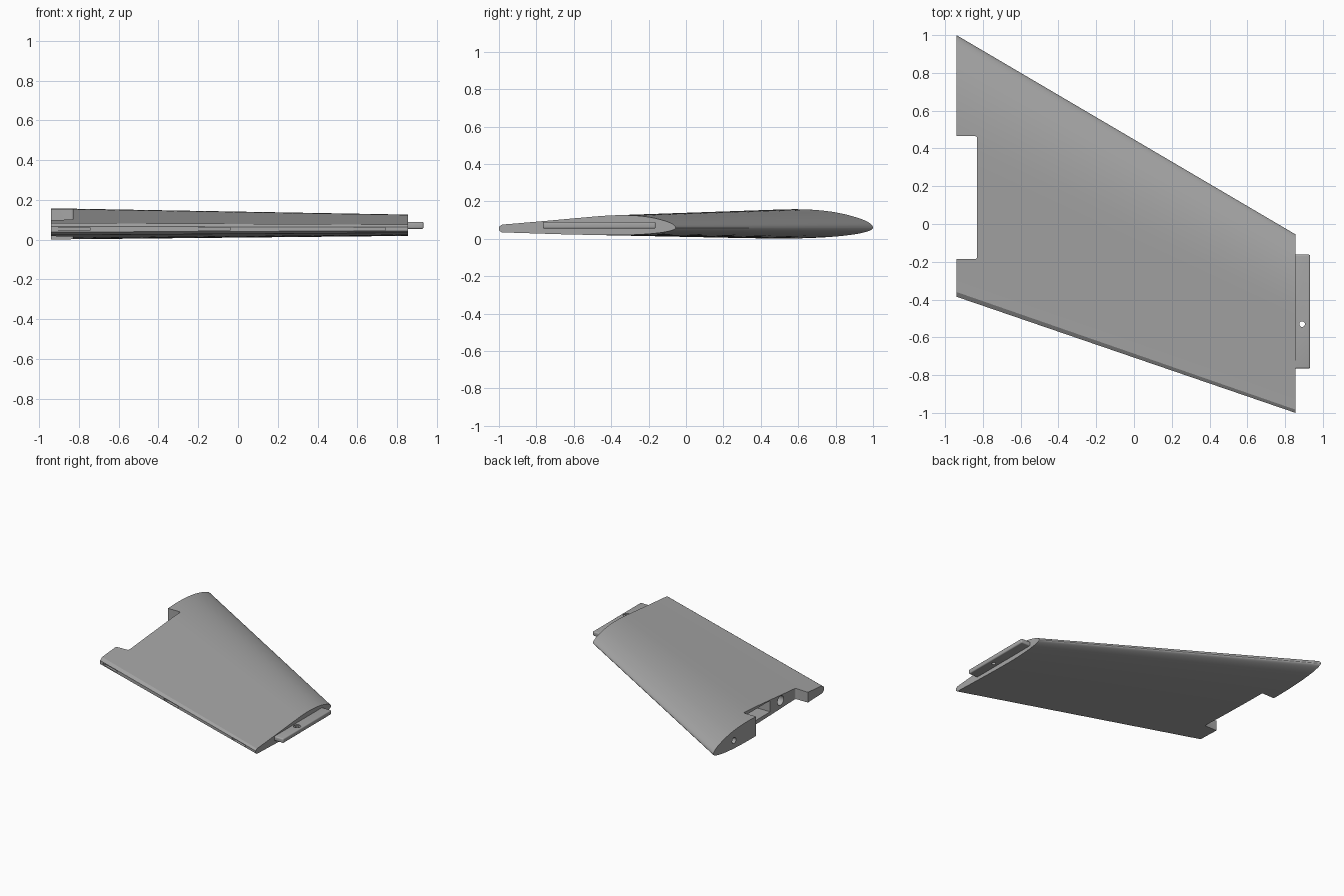
import bpy, bmesh, math
from mathutils import Vector, Matrix

if "Cube" in bpy.data.objects:
    bpy.data.objects.remove(bpy.data.objects["Cube"])

gray = bpy.data.materials.new("wing_gray")
gray.diffuse_color = (0.38, 0.38, 0.38, 1)
gray.use_nodes = True
gray.node_tree.nodes["Principled BSDF"].inputs["Base Color"].default_value = gray.diffuse_color


def finish(name, bm, helper=False):
    bmesh.ops.recalc_face_normals(bm, faces=bm.faces)
    me = bpy.data.meshes.new(name)
    bm.to_mesh(me)
    bm.free()
    me.materials.append(gray)
    ob = bpy.data.objects.new(name, me)
    bpy.context.collection.objects.link(ob)
    ob.hide_render = helper
    return ob


def box(name, lo, hi, helper=True, bevel=0, axis=None):
    bm = bmesh.new()
    bmesh.ops.create_cube(bm, size=1)
    for v in bm.verts:
        v.co = Vector([(a + b) / 2 + c * (b - a) for a, b, c in zip(lo, hi, v.co)])
    if bevel:
        edges = [e for e in bm.edges if axis is None or
                 abs((e.verts[0].co - e.verts[1].co).normalized()[axis]) > 0.9]
        bmesh.ops.bevel(bm, geom=edges, offset=bevel, segments=4,
                        affect='EDGES', profile=0.5)
    return finish(name, bm, helper)


def rod(name, center, radius, depth, axis='Z'):
    bm = bmesh.new()
    rot = Matrix.Rotation(math.pi / 2, 4, 'Y') if axis == 'X' else Matrix()
    bmesh.ops.create_cone(bm, cap_ends=True, segments=24, radius1=radius, radius2=radius,
                          depth=depth, matrix=Matrix.Translation(center) @ rot)
    return finish(name, bm, True)


def cut(ob, cutters):
    bpy.context.view_layer.objects.active = ob
    for c in cutters:
        m = ob.modifiers.new("cut", 'BOOLEAN')
        m.object, m.operation, m.solver = c, 'DIFFERENCE', 'EXACT'
        bpy.ops.object.modifier_apply(modifier=m.name)
        bpy.data.objects.remove(c)


def smooth(ob, angle=28):
    bpy.ops.object.select_all(action='DESELECT')
    ob.select_set(True)
    bpy.context.view_layer.objects.active = ob
    bpy.ops.object.shade_smooth_by_angle(angle=math.radians(angle))


def curve(pts, steps=4):
    """Smooth airfoil line through (chord fraction, height), eased at the nose."""
    p = [(math.sqrt(a), b) for a, b in pts]
    slope = [(p[min(i + 1, len(p) - 1)][1] - p[max(i - 1, 0)][1]) /
             (p[min(i + 1, len(p) - 1)][0] - p[max(i - 1, 0)][0]) for i in range(len(p))]
    out = []
    for i in range(len(p) - 1):
        h = p[i + 1][0] - p[i][0]
        for k in range(steps):
            t = k / steps
            z = ((2*t**3 - 3*t*t + 1) * p[i][1] + (t**3 - 2*t*t + t) * h * slope[i]
                 + (3*t*t - 2*t**3) * p[i + 1][1] + (t**3 - t*t) * h * slope[i + 1])
            out.append(((p[i][0] + t * h) ** 2, z))
    return out + [pts[-1]]


# Wing body: one airfoil lofted from root to tip
upper = curve([(0, 0), (0.02, 0.023), (0.072, 0.043), (0.144, 0.060), (0.217, 0.069),
               (0.3, 0.0722), (0.4, 0.069), (0.577, 0.054), (0.79, 0.035), (0.982, 0.019)])
lower = curve([(0, 0), (0.02, -0.013), (0.08, -0.026), (0.2, -0.037), (0.36, -0.041),
               (0.6, -0.037), (0.8, -0.031), (0.985, -0.025)])
section = upper + [(1, 0.006), (1, -0.014)] + lower[:0:-1]
bm = bmesh.new()
rings = []
for x, nose, tail in ((-0.94, 1.0, -0.385), (0.855, -0.055, -1.0)):
    chord = nose - tail
    rings.append([bm.verts.new((x, nose - f * chord, 0.058 + h * chord)) for f, h in section])
n = len(section)
for i in range(n):
    j = (i + 1) % n
    bm.faces.new((rings[0][i], rings[0][j], rings[1][j], rings[1][i]))
bm.faces.new(rings[0])
bm.faces.new(rings[1])
wing = finish("wing_body", bm)

# Root notch, spar pocket, bolt holes and hinge slots
cutters = [
    box("notch_cutter", (-1.1, -0.185, -0.2), (-0.83, 0.465, 0.4), bevel=0.012, axis=2),
    box("pocket_cutter", (-0.9, 0.13, 0.035), (-0.68, 0.42, 0.125)),
    rod("spar_hole_cutter", (-0.80, 0.0, 0.075), 0.038, 0.2, 'X'),
    rod("root_hole_cutter", (-0.94, 0.74, 0.07), 0.024, 0.2, 'X'),
]
for x in (-0.825, -0.12, 0.66):
    y = -0.385 - (x + 0.94) * 0.615 / 1.795
    cutters.append(box("hinge_cutter", (x - 0.08, y - 0.1, 0.047), (x + 0.08, y + 0.035, 0.062)))
cut(wing, cutters)
smooth(wing)

# Tip tab with a bolt hole
tab = box("tip_tab", (0.80, -0.765, 0.054), (0.933, -0.162, 0.09), False, bevel=0.009)
cut(tab, [rod("bolt_recess_cutter", (0.89, -0.53, 0.095), 0.027, 0.024),
          rod("bolt_hole_cutter", (0.89, -0.53, 0.07), 0.015, 0.2)])
smooth(tab)
